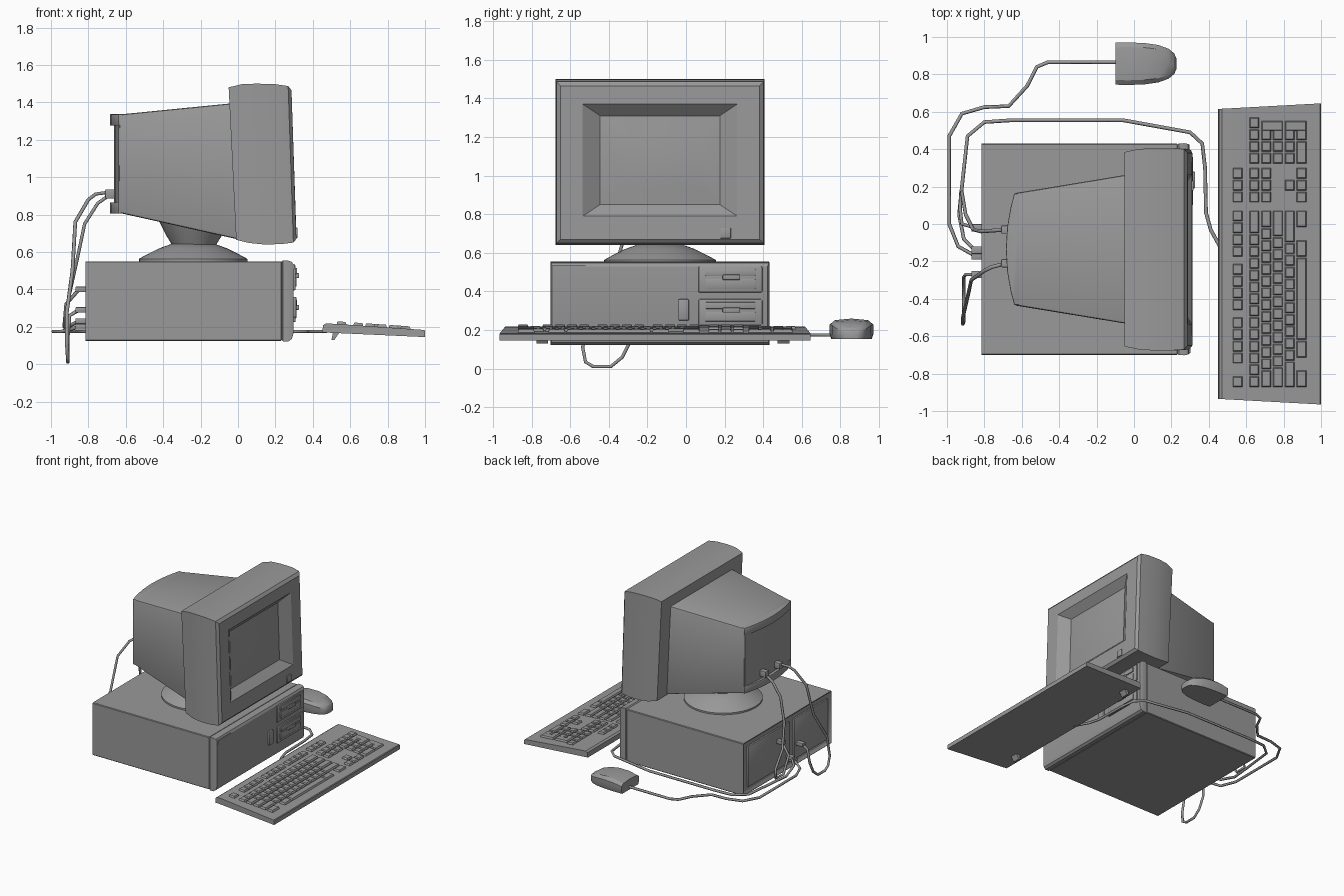
import bpy, bmesh, math
from mathutils import Vector

old = bpy.data.objects.get("Cube")
if old:
    bpy.data.objects.remove(old)

grey = bpy.data.materials.new("plain grey")
grey.use_nodes = True
grey.diffuse_color = (0.32, 0.32, 0.32, 1)
grey.node_tree.nodes["Principled BSDF"].inputs["Base Color"].default_value = (0.32, 0.32, 0.32, 1)
YC = -0.135  # centre line of the computer


def finish(name, bm, bevel=0, segments=2, smooth=True):
    bmesh.ops.recalc_face_normals(bm, faces=bm.faces)
    if bevel:
        sharp = [e for e in bm.edges if len(e.link_faces) == 2 and e.calc_face_angle() > 0.6]
        bmesh.ops.bevel(bm, geom=sharp, offset=bevel, segments=segments, profile=0.5, affect='EDGES')
    mesh = bpy.data.meshes.new(name)
    bm.to_mesh(mesh)
    bm.free()
    obj = bpy.data.objects.new(name, mesh)
    bpy.context.collection.objects.link(obj)
    mesh.materials.append(grey)
    if smooth:
        bpy.ops.object.select_all(action='DESELECT')
        obj.select_set(True)
        bpy.context.view_layer.objects.active = obj
        bpy.ops.object.shade_smooth_by_angle(angle=math.radians(30))
    return obj


def add_loft(bm, rings):
    """Skin a run of equal-length point rings and cap both ends."""
    loops = [[bm.verts.new(p) for p in ring] for ring in rings]
    for a, b in zip(loops, loops[1:]):
        for i in range(len(a)):
            j = (i + 1) % len(a)
            bm.faces.new((a[i], a[j], b[j], b[i]))
    bm.faces.new(loops[0][::-1])
    bm.faces.new(loops[-1])


def loft(name, rings, **kw):
    bm = bmesh.new()
    add_loft(bm, rings)
    return finish(name, bm, **kw)


def prism(name, points, axis, a, b, **kw):
    """Extrude a flat outline along axis 1 (y) or 2 (z)."""
    place = (lambda p, t: (p[0], t, p[1])) if axis == 1 else (lambda p, t: (p[0], p[1], t))
    return loft(name, [[place(p, t) for p in points] for t in (a, b)], **kw)


def box(name, x, y, z, **kw):
    return prism(name, [(x[0], y[0]), (x[1], y[0]), (x[1], y[1]), (x[0], y[1])], 2, *z, **kw)


def upright(x_top, x_low, half, z0, z1, mid=YC):
    """Leaning rectangle across the computer."""
    return [(x_low, mid - half, z0), (x_low, mid + half, z0),
            (x_top, mid + half, z1), (x_top, mid - half, z1)]


def lathe(name, profile, centre, sides=40):
    rings = [[(centre[0] + r * math.cos(t * math.tau / sides),
               centre[1] + r * math.sin(t * math.tau / sides), z) for t in range(sides)]
             for r, z in profile]
    return loft(name, rings)


def cable(name, points, radius=0.01):
    curve = bpy.data.curves.new(name, 'CURVE')
    curve.dimensions = '3D'
    curve.bevel_depth = radius
    curve.bevel_resolution = 1
    curve.use_fill_caps = True
    spline = curve.splines.new('POLY')
    spline.points.add(len(points) - 1)
    for point, co in zip(spline.points, points):
        point.co = (*co, 1)
    curve.materials.append(grey)
    obj = bpy.data.objects.new(name, curve)
    bpy.context.collection.objects.link(obj)


# System unit: case with a recessed back, and a rounded front panel
bm = bmesh.new()
add_loft(bm, [upright(x, x, 0.565, 0.125, 0.55) for x in (-0.82, 0.235)])
bmesh.ops.recalc_face_normals(bm, faces=bm.faces)
back = [f for f in bm.faces if f.normal.x < -0.9]
bmesh.ops.inset_region(bm, faces=back, thickness=0.03, depth=-0.02)
finish("case", bm, bevel=0.005, segments=1)
loft("case_front", [upright(x, x, half, low, top) for x, half, low, top in (
    (0.225, 0.55, 0.14, 0.54), (0.24, 0.565, 0.122, 0.555), (0.27, 0.567, 0.122, 0.553),
    (0.288, 0.563, 0.135, 0.547), (0.298, 0.558, 0.17, 0.53))])
box("name_plate", (0.29, 0.303), (-0.69, -0.52), (0.505, 0.535))
box("power_switch", (0.29, 0.312), (-0.04, 0.015), (0.25, 0.36), bevel=0.006)
for label, z in (("upper", 0.395), ("lower", 0.225)):
    box(label + "_drive", (0.28, 0.308), (0.065, 0.395), (z, z + 0.135), bevel=0.006)
    box(label + "_drive_lip", (0.3, 0.316), (0.1, 0.36), (z + 0.085, z + 0.12), bevel=0.004)
    box(label + "_drive_slot", (0.3, 0.314), (0.1, 0.36), (z + 0.02, z + 0.07), bevel=0.004)
    box(label + "_drive_latch", (0.3, 0.326), (0.19, 0.28), (z + 0.065, z + 0.092), bevel=0.004)

# Back panels and sockets
box("power_supply_panel", (-0.812, -0.79), (-0.66, -0.23), (0.17, 0.5), bevel=0.004)
box("port_panel", (-0.812, -0.79), (-0.17, 0.36), (0.17, 0.5), bevel=0.004)
for i, (y, z) in enumerate(((-0.02, 0.4), (-0.27, 0.29), (-0.14, 0.23), (-0.17, 0.2))):
    box("plug_%d" % i, (-0.87, -0.8), (y - 0.02, y + 0.02), (z - 0.015, z + 0.015), bevel=0.005)

# Monitor stand
lathe("stand_base", [(0.29, 0.55), (0.29, 0.563), (0.25, 0.585), (0.18, 0.62), (0.11, 0.645)], (-0.24, YC))
lathe("stand_neck", [(0.11, 0.62), (0.125, 0.65), (0.15, 0.69), (0.185, 0.76)], (-0.235, YC))

# Monitor: front housing with sunken, bulging screen
loft("monitor_front", [
    upright(-0.05, -0.01, 0.52, 0.665, 1.48),
    upright(0.02, 0.06, 0.535, 0.648, 1.497),
    upright(0.1, 0.14, 0.541, 0.64, 1.5),
    upright(0.2, 0.23, 0.541, 0.642, 1.497),
    upright(0.268, 0.296, 0.536, 0.65, 1.487),
    upright(0.286, 0.312, 0.515, 0.67, 1.465),
    upright(0.289, 0.309, 0.4, 0.79, 1.37),
    upright(0.235, 0.25, 0.31, 0.85, 1.31),
    upright(0.255, 0.265, 0.19, 0.94, 1.22),
    upright(0.263, 0.268, 0.05, 1.05, 1.11)])
box("monitor_button", (0.295, 0.318), (0.178, 0.232), (0.675, 0.73), bevel=0.003)

# Monitor: tapered rear housing with a bowed, recessed back
loft("monitor_rear", [upright(0.0, 0.04, 0.4, 0.66, 1.398),
                      upright(-0.06, -0.02, 0.395, 0.672, 1.392),
                      upright(-0.635, -0.64, 0.3, 0.81, 1.335)], bevel=0.012)


def bow(depth, half):
    return [(-0.6, YC - half)] + [
        (-0.64 - depth * (1 - t * t), YC + half * t) for t in (-1, -0.75, -0.4, 0, 0.4, 0.75, 1)
    ] + [(-0.6, YC + half)]


prism("monitor_back_panel", bow(0.022, 0.295), 2, 0.82, 1.325)
prism("monitor_lower_lip", bow(0.045, 0.298), 2, 0.805, 0.865, bevel=0.006)
prism("monitor_upper_lip", bow(0.045, 0.298), 2, 1.275, 1.337, bevel=0.006)
for label, y in (("video", -0.03), ("mains", -0.21)):
    box(label + "_plug", (-0.71, -0.64), (y - 0.022, y + 0.022), (0.885, 0.935), bevel=0.006)

# Keyboard body: wedge, slightly wider at the typing edge
wedge = [(0.45, 0.17), (0.455, 0.208), (0.47, 0.218), (0.53, 0.215), (0.995, 0.183), (1.0, 0.178), (1.0, 0.145)]
loft("keyboard", [[(x, -0.16 + side * (0.775 + 0.03 * (x - 0.45) / 0.55), z) for x, z in wedge]
                  for side in (-1, 1)], smooth=False)
for label, y in (("left", 0.505), ("right", -0.745)):
    prism(label + "_keyboard_foot", [(0.5, 0.13), (0.515, 0.13), (0.55, 0.18), (0.51, 0.18)],
          1, y - 0.03, y + 0.03)

# Keys: widths in key units, negative widths are gaps
UNIT, ROW = 0.0633, 0.063
keys = bmesh.new()


def key(x0, x1, y0, y1):
    def rect(inset, lift):
        return [(x, y, 0.215 - 0.069 * (x - 0.53) + lift) for x, y in (
            (x0 + inset, y0 + inset), (x1 - inset, y0 + inset),
            (x1 - inset, y1 - inset), (x0 + inset, y1 - inset))]
    add_loft(keys, [rect(0.004, -0.008), rect(0.004, 0.004), rect(0.009, 0.014)])


def key_row(x, widths):
    y = -0.875
    for w in widths:
        if w > 0:
            key(x, x + 0.059, y, y + w * UNIT)
        y += abs(w) * UNIT


four, three, gap, skip = [1] * 4, [1] * 3, [-0.6], [-0.27]
key_row(0.524, [1, -1] + four + [-0.5] + four + [-0.5] + four + gap + three)
key_row(0.614, [1] * 13 + [2] + gap + three + skip + four)
key_row(0.614 + ROW, [1.5] + [1] * 12 + [1.5] + gap + three + skip + three)
key_row(0.614 + ROW * 2, [1.75] + [1] * 11 + [2.25] + gap + [-3] + skip + three)
key_row(0.614 + ROW * 3, [2.25] + [1] * 10 + [2.75] + gap + [-1, 1, -1] + skip + three)
key_row(0.614 + ROW * 4, [1.5, -1, 1.5, 7, 1.5, -1, 1.5] + gap + three + skip + [2, 1])
for x in (0.614 + ROW, 0.614 + ROW * 3):
    y = -0.875 + 18.87 * UNIT + 0.0
    key(x, x + ROW + 0.059, y + 2.73 * UNIT, y + 3.73 * UNIT)
finish("keys", keys, smooth=False)

# Mouse: arched cross-sections along its length
section = [(-0.92, 0), (-1, 0.25), (-1, 0.72), (-0.78, 0.92), (0, 1), (0.78, 0.92), (1, 0.72), (1, 0.25), (0.92, 0)]
loft("mouse", [[(x, 0.857 + half * u, 0.155 + high * v) for u, v in section] for x, half, high in (
    (-0.1, 0.112, 0.085), (-0.03, 0.114, 0.102), (0.06, 0.11, 0.105), (0.13, 0.1, 0.096),
    (0.185, 0.08, 0.078), (0.215, 0.055, 0.058), (0.226, 0.03, 0.035))])

# Cables lying level behind and beside the computer
LEVEL = 0.175
cable("mouse_cable", [(x, y, LEVEL) for x, y in (
    (-0.09, 0.865), (-0.46, 0.865), (-0.52, 0.84), (-0.57, 0.74), (-0.67, 0.63), (-0.8, 0.625),
    (-0.92, 0.59), (-0.988, 0.47), (-0.988, 0.0), (-0.94, -0.12))] + [(-0.85, -0.17, 0.2)])
cable("keyboard_cable", [(x, y, LEVEL) for x, y in (
    (0.47, -0.14), (0.41, -0.03), (0.385, 0.06), (0.38, 0.3), (0.365, 0.43), (0.3, 0.49),
    (-0.06, 0.555), (-0.65, 0.555), (-0.8, 0.545), (-0.89, 0.47), (-0.92, 0.2), (-0.935, 0.05))]
    + [(-0.91, -0.08, 0.2), (-0.85, -0.14, 0.23)])

# Cables hanging from the monitor
cable("video_cable", [(-0.68, -0.03, 0.91), (-0.75, -0.035, 0.86), (-0.82, -0.04, 0.75),
                      (-0.86, -0.03, 0.56), (-0.9, 0.05, 0.38), (-0.92, 0.17, 0.27), (-0.925, 0.17, 0.2),
                      (-0.93, 0.08, 0.2), (-0.92, 0.0, 0.32), (-0.85, -0.02, 0.4)])
cable("mains_cable", [(-0.68, -0.21, 0.92), (-0.76, -0.23, 0.91), (-0.8, -0.25, 0.88),
                      (-0.87, -0.3, 0.76), (-0.885, -0.37, 0.5), (-0.915, -0.5, 0.28), (-0.915, -0.535, 0.11),
                      (-0.91, -0.52, 0.035), (-0.91, -0.48, 0.011), (-0.91, -0.39, 0.011),
                      (-0.91, -0.33, 0.06), (-0.91, -0.285, 0.15), (-0.9, -0.27, 0.26), (-0.85, -0.27, 0.29)])
